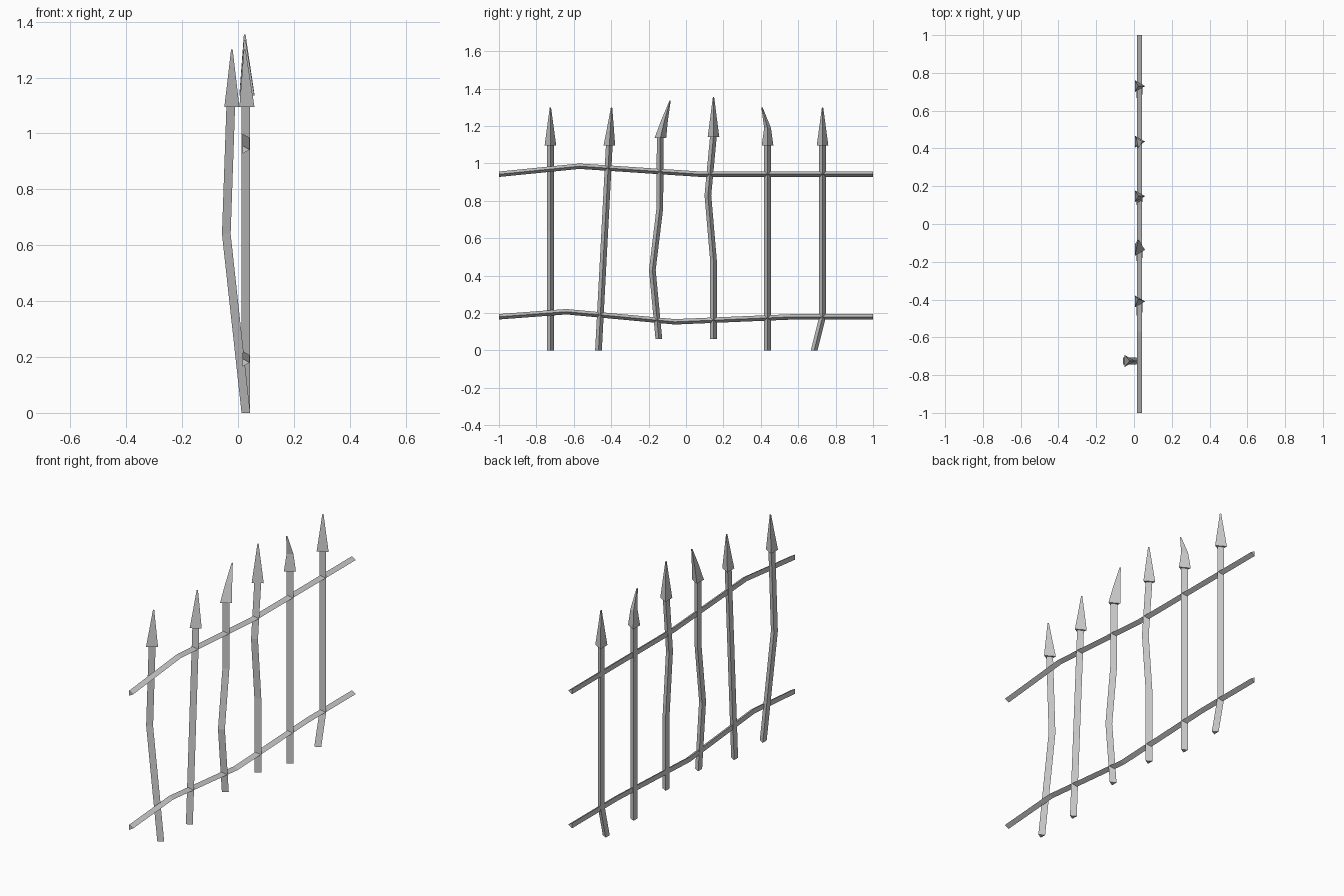
import bpy, bmesh
from math import sin, cos, pi

if "Cube" in bpy.data.objects:
    bpy.data.objects.remove(bpy.data.objects["Cube"])


def tri_sweep(name, path, upright=True):
    """Three-sided bar with its ridge towards +x; path holds (x, y, z, radius)."""
    bm = bmesh.new()
    rings = []
    for x, y, z, r in path:
        ring = []
        for k in range(3):
            u, v = r * cos(k * 2 * pi / 3), r * sin(k * 2 * pi / 3)
            ring.append(bm.verts.new((x + u, y + v, z) if upright else (x + u, y, z + v)))
        rings.append(ring)
    for a, b in zip(rings, rings[1:]):
        for k in range(3):
            j = (k + 1) % 3
            bm.faces.new((a[k], a[j], b[j], b[k]))
    bm.faces.new(rings[0])
    bm.faces.new(rings[-1])
    bmesh.ops.recalc_face_normals(bm, faces=bm.faces)
    mesh = bpy.data.meshes.new(name)
    bm.to_mesh(mesh)
    bm.free()
    obj = bpy.data.objects.new(name, mesh)
    bpy.context.collection.objects.link(obj)


X = 0.023            # fence plane
POST_R, RAIL_R = 0.0207, 0.0167
HEAD_R = (0.036, 0.021, 0.004)

# Bent posts: shaft points, then spear head points (base, middle, tip), as (x, y, z)
posts = [
    ([(X, -.725, 0), (-.047, -.725, .64), (-.031, -.725, 1.1)],
     [(-.031, -.725, 1.095), (-.027, -.725, 1.19), (-.023, -.725, 1.3)]),
    ([(X, -.468, 0), (X, -.41, 1.1)],
     [(X, -.41, 1.095), (X, -.404, 1.19), (X, -.398, 1.3)]),
    ([(X, -.145, .06), (X, -.18, .43), (X, -.14, .76), (X, -.138, 1.14)],
     [(X, -.137, 1.135), (X, -.115, 1.23), (X, -.085, 1.335)]),
    ([(X, .147, .06), (X, .147, .48), (X, .117, .83), (X, .147, 1.15)],
     [(X, .147, 1.14), (X, .147, 1.24), (X, .147, 1.355)]),
    ([(X, .436, 0), (X, .436, 1.1)],
     [(X, .436, 1.095), (X, .436, 1.19), (X, .406, 1.3)]),
    ([(X, .685, 0), (X, .73, .18), (X, .73, 1.1)],
     [(X, .73, 1.095), (X, .73, 1.19), (X, .73, 1.3)]),
]
for i, (shaft, head) in enumerate(posts, 1):
    tri_sweep(f"post_{i}", [(*p, POST_R) for p in shaft])
    tri_sweep(f"spear_head_{i}", [(*p, r) for p, r in zip(head, HEAD_R)])

# Warped horizontal rails as (y, z)
rails = {
    "top_rail": [(-1, .942), (-.57, .985), (.08, .942), (1, .942)],
    "bottom_rail": [(-1, .18), (-.64, .207), (-.06, .153), (.58, .18), (1, .18)],
}
for name, pts in rails.items():
    tri_sweep(name, [(.0245, y, z, RAIL_R) for y, z in pts], upright=False)
